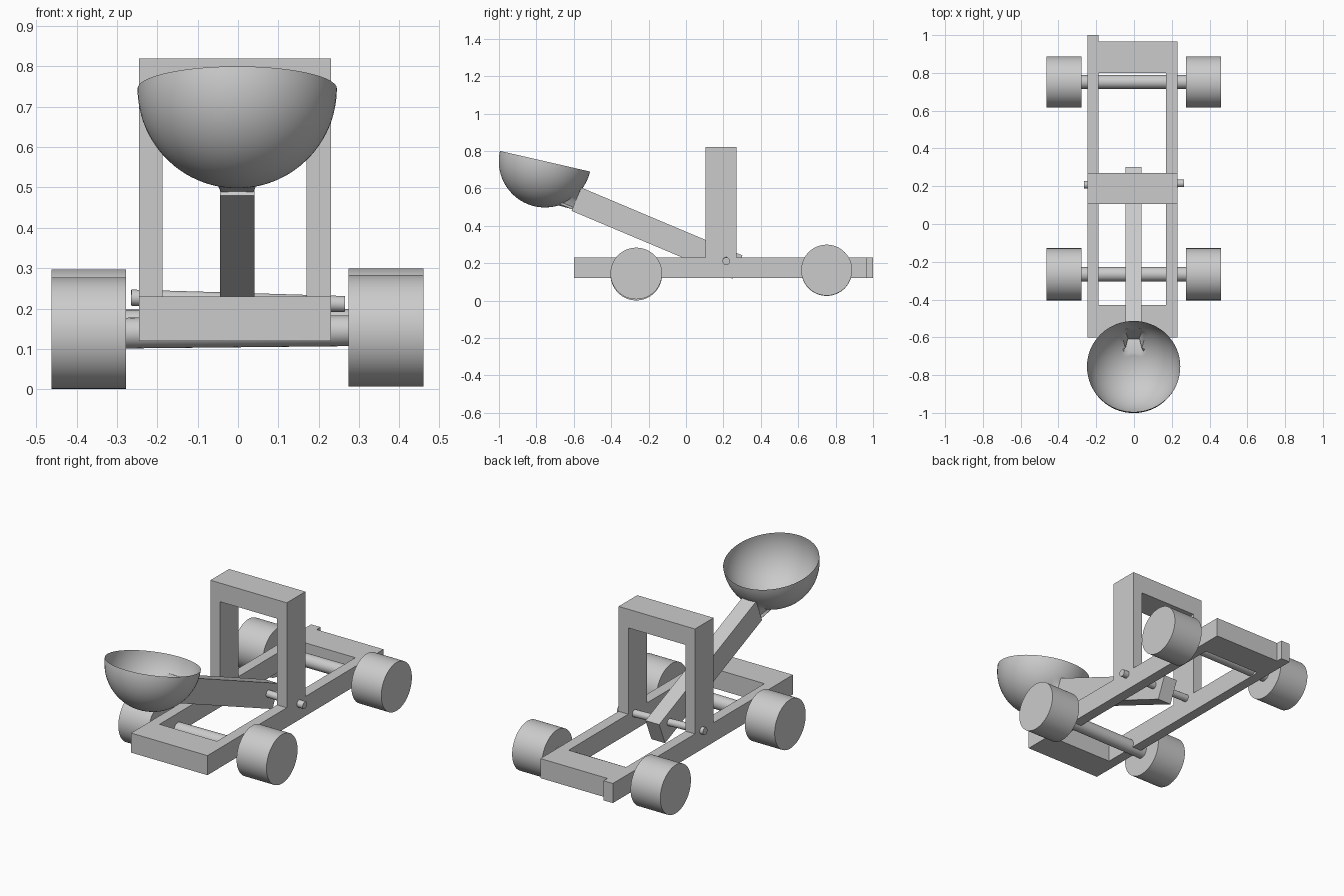
import bpy, bmesh, math
from mathutils import Vector, Matrix

if "Cube" in bpy.data.objects:
    bpy.data.objects.remove(bpy.data.objects["Cube"])


def make_object(name, bm, smooth=False):
    bmesh.ops.recalc_face_normals(bm, faces=bm.faces)
    mesh = bpy.data.meshes.new(name)
    bm.to_mesh(mesh)
    bm.free()
    obj = bpy.data.objects.new(name, mesh)
    bpy.context.collection.objects.link(obj)
    if smooth:
        bpy.ops.object.select_all(action='DESELECT')
        obj.select_set(True)
        bpy.context.view_layer.objects.active = obj
        bpy.ops.object.shade_smooth_by_angle(angle=math.radians(35))
    return obj


def box(name, xs, ys, zs):
    bm = bmesh.new()
    bmesh.ops.create_cube(bm, size=1)
    size = [r[1] - r[0] for r in (xs, ys, zs)]
    mid = [(r[1] + r[0]) / 2 for r in (xs, ys, zs)]
    bmesh.ops.transform(bm, matrix=Matrix.Translation(mid) @ Matrix.Diagonal((*size, 1)), verts=bm.verts)
    return make_object(name, bm)


def rod(name, a, b, radius, segments=48):
    a, b = Vector(a), Vector(b)
    turn = (b - a).to_track_quat('Z', 'Y').to_matrix().to_4x4()
    bm = bmesh.new()
    bmesh.ops.create_cone(bm, cap_ends=True, segments=segments, radius1=radius, radius2=radius,
                          depth=(b - a).length, matrix=Matrix.Translation((a + b) / 2) @ turn)
    return make_object(name, bm, smooth=True)


# Base frame: the left rail overhangs at the back
left, right, inner = (-0.245, -0.187), (0.17, 0.23), (-0.187, 0.17)
base_z = (0.12, 0.23)
box("left_rail", left, (-0.6, 1.0), base_z)
box("right_rail", right, (-0.6, 0.965), base_z)
box("front_crossbar", inner, (-0.6, -0.43), base_z)
box("back_crossbar", inner, (0.8, 0.965), base_z)

# Upright gate
gate_y = (0.105, 0.27)
box("left_post", left, gate_y, (0.23, 0.82))
box("right_post", right, gate_y, (0.23, 0.82))
box("top_beam", inner, gate_y, (0.715, 0.82))

# Pivot pin, slightly crooked
rod("pivot_pin", (-0.265, 0.208, 0.227), (0.265, 0.215, 0.211), 0.02, 32)

# Axles and wheels
for end, y, z_left, z_right, r, axle_r in (("front", -0.266, 0.139, 0.145, 0.138, 0.038),
                                           ("back", 0.752, 0.161, 0.163, 0.136, 0.036)):
    rod(end + "_axle", (-0.29, y, z_left), (0.29, y, z_right), axle_r)
    rod(end + "_left_wheel", (-0.462, y, z_left), (-0.277, y, z_left), r, 64)
    rod(end + "_right_wheel", (0.274, y, z_right), (0.46, y, z_right), r, 64)

# Throwing arm: side profile extruded across its width
arm_end = Vector((-0.002, -0.586, 0.542))
arm_tail = Vector((-0.002, 0.276, 0.179))
along = (arm_end - arm_tail).normalized()
across = Vector((1, 0, 0))
up = along.cross(across)
if up.z < 0:
    up = -up
half_w, half_h = 0.0425, 0.0675
bm = bmesh.new()
profile = [bm.verts.new(p - across * half_w) for p in
           (arm_end + up * half_h, arm_end - up * half_h, arm_tail - up * half_h, arm_tail + up * half_h)]
face = bm.faces.new(profile)
new = bmesh.ops.extrude_face_region(bm, geom=[face])["geom"]
bmesh.ops.translate(bm, vec=across * half_w * 2, verts=[v for v in new if isinstance(v, bmesh.types.BMVert)])
make_object("throwing_arm", bm)

# Bowl: open half sphere, tilted, with a patch pulled down to the arm end
bm = bmesh.new()
bmesh.ops.create_uvsphere(bm, u_segments=64, v_segments=48, radius=0.247)
bmesh.ops.delete(bm, geom=[v for v in bm.verts if v.co.z > 0.001], context='VERTS')
bmesh.ops.transform(bm, matrix=Matrix.Translation((-0.002, -0.754, 0.745)) @
                    Matrix.Rotation(math.radians(-12.9), 4, 'X'), verts=bm.verts)
for v in bm.verts:
    rel = v.co - arm_end
    near_side = rel.dot(along) < 0.15
    if near_side and abs(rel.dot(across)) < half_w and abs(rel.dot(up)) < half_h:
        v.co -= along * rel.dot(along)
make_object("bowl", bm, smooth=True)
